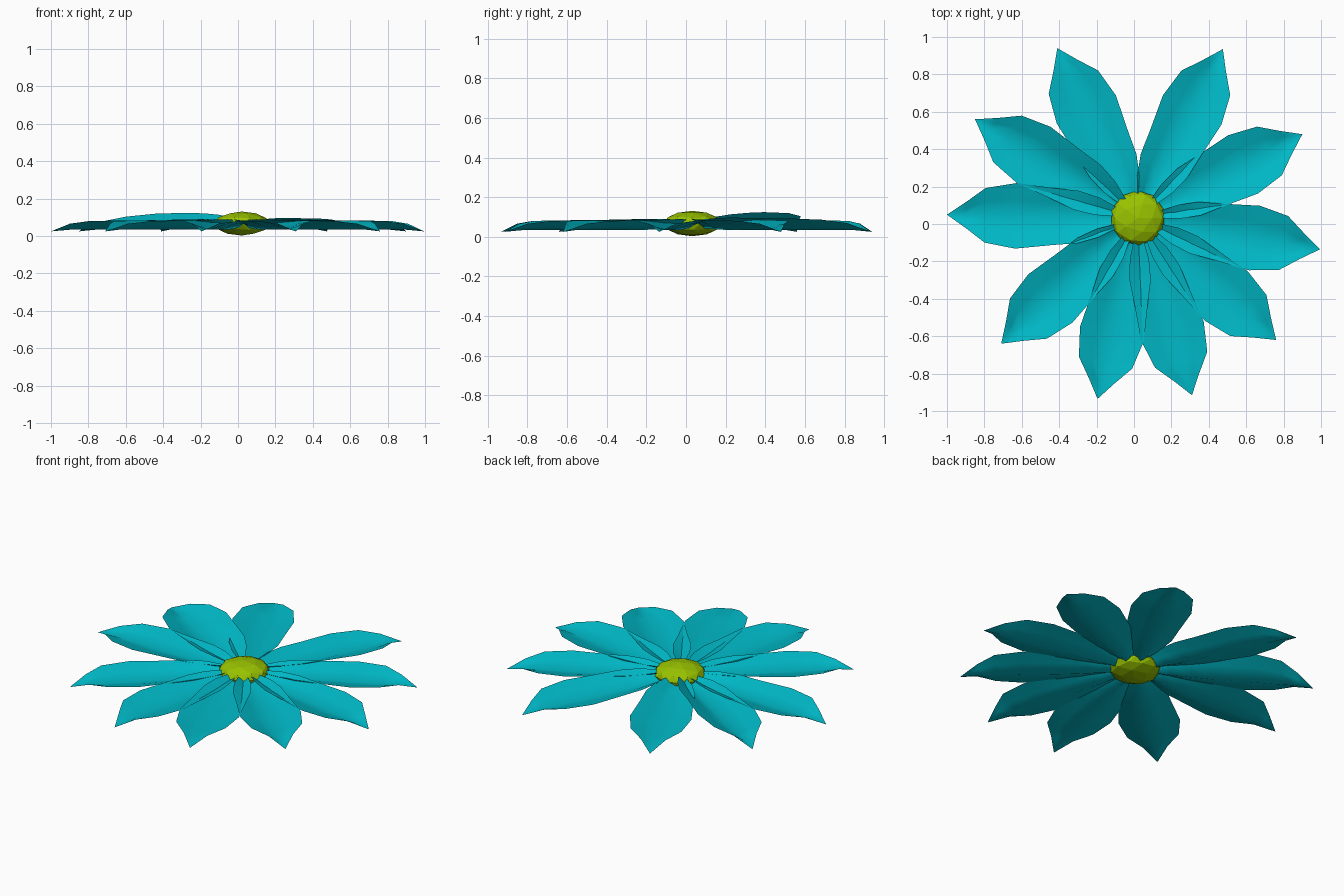
import bpy, bmesh, math

if "Cube" in bpy.data.objects:
    bpy.data.objects.remove(bpy.data.objects["Cube"])

CX, CY = 0.02, 0.032


def material(name, rgb):
    m = bpy.data.materials.new(name)
    m.diffuse_color = (*rgb, 1)
    m.use_nodes = True
    m.node_tree.nodes["Principled BSDF"].inputs["Base Color"].default_value = m.diffuse_color
    return m


teal = material("petal_teal", (0.0, 0.49, 0.58))
lime = material("centre_lime", (0.32, 0.55, 0.0))

# Petal stations: fraction of length, half width, keel height, edge height
STATIONS = [(0.09, 0.045, 0.045, 0.085), (0.20, 0.105, 0.040, 0.090),
            (0.31, 0.140, 0.036, 0.088), (0.44, 0.152, 0.034, 0.085),
            (0.64, 0.175, 0.034, 0.083), (0.80, 0.146, 0.034, 0.080),
            (0.90, 0.070, 0.034, 0.066)]
# Cross-section: position across, share of the height from keel to edge
ACROSS = [(-1, 1), (-0.5, 0.52), (0, 0), (0.5, 0.52), (1, 1)]


def petal(name, tip, lift):
    """Cupped leaf: low keel down the middle, raised edges, drooping tip."""
    dx, dy = tip[0] - CX, tip[1] - CY
    length = math.hypot(dx, dy)
    ux, uy = dx / length, dy / length
    bm = bmesh.new()
    rows = []
    for t, w, keel, edge in STATIONS:
        row = []
        for s, share in ACROSS:
            z = keel + (edge - keel) * share + lift * max(0, -s) * math.sin(math.pi * t)
            r = t * length
            row.append(bm.verts.new((CX + ux * r - uy * s * w, CY + uy * r + ux * s * w, z)))
        rows.append(row)
    for a, b in zip(rows, rows[1:]):
        for i in range(4):
            bm.faces.new((a[i], b[i], b[i + 1], a[i + 1]))
    end = bm.verts.new((tip[0], tip[1], 0.025))
    for i in range(4):
        bm.faces.new((rows[-1][i], end, rows[-1][i + 1]))
    bm.normal_update()
    if sum(f.normal.z for f in bm.faces) < 0:
        bmesh.ops.reverse_faces(bm, faces=bm.faces)
    for f in bm.faces:
        f.smooth = True
    me = bpy.data.meshes.new(name)
    bm.to_mesh(me)
    bm.free()
    me.materials.append(teal)
    bpy.context.collection.objects.link(bpy.data.objects.new(name, me))


# Ring of petals: tip position and lift of the right-hand edge
TIPS = [(-0.41, 0.94, 0), (0.475, 0.935, 0.01), (0.90, 0.48, 0), (0.995, -0.135, 0),
        (0.76, -0.62, 0), (0.31, -0.915, 0), (-0.195, -0.935, 0), (-0.71, -0.64, 0),
        (-1.0, 0.05, 0), (-0.85, 0.56, 0.04)]
for n, (x, y, lift) in enumerate(TIPS):
    petal(f"petal_{n + 1}", (x, y), lift)

# Faceted flower centre
bpy.ops.mesh.primitive_ico_sphere_add(subdivisions=2, radius=1, location=(CX, CY, 0.067))
disc = bpy.context.object
disc.name = "flower_centre"
disc.scale = (0.147, 0.147, 0.064)
disc.data.materials.append(lime)
